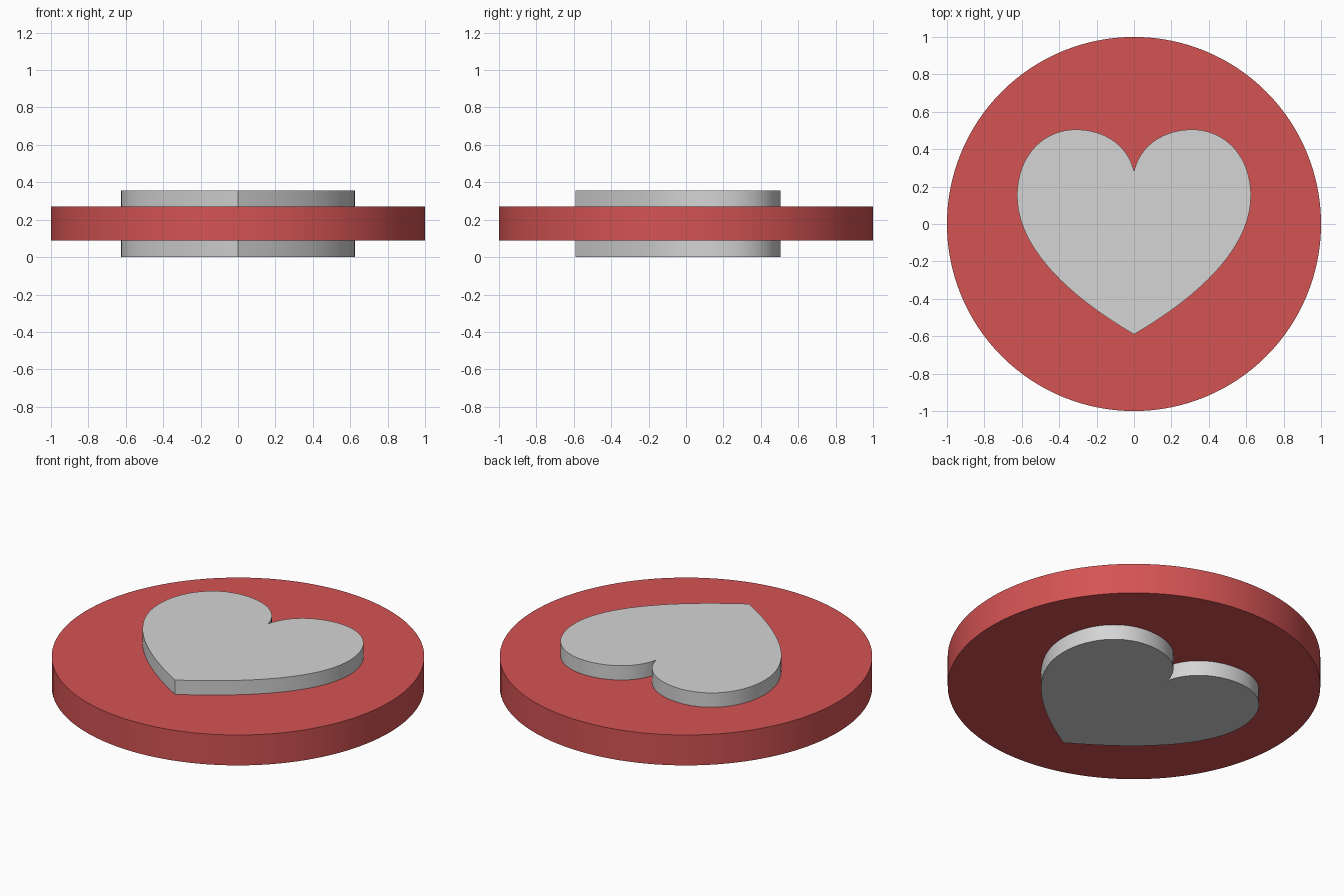
import bpy, bmesh, math
from mathutils import Vector
from mathutils.geometry import interpolate_bezier

cube = bpy.data.objects.get("Cube")
if cube:
    bpy.data.objects.remove(cube, do_unlink=True)


def make_material(name, rgb):
    mat = bpy.data.materials.new(name)
    mat.use_nodes = True
    color = (*rgb, 1)
    mat.diffuse_color = color
    mat.node_tree.nodes["Principled BSDF"].inputs["Base Color"].default_value = color
    return mat


def extrude_outline(name, outline, bottom, top, mat):
    """Raise a closed flat outline into a solid slab."""
    bm = bmesh.new()
    face = bm.faces.new([bm.verts.new((x, y, bottom)) for x, y in outline])
    raised = bmesh.ops.extrude_face_region(bm, geom=[face], use_keep_orig=True)["geom"]
    verts = [v for v in raised if isinstance(v, bmesh.types.BMVert)]
    bmesh.ops.translate(bm, verts=verts, vec=(0, 0, top - bottom))
    bmesh.ops.recalc_face_normals(bm, faces=bm.faces)
    mesh = bpy.data.meshes.new(name)
    bm.to_mesh(mesh)
    bm.free()
    mesh.materials.append(mat)
    obj = bpy.data.objects.new(name, mesh)
    bpy.context.collection.objects.link(obj)
    bpy.ops.object.select_all(action='DESELECT')
    obj.select_set(True)
    bpy.context.view_layer.objects.active = obj
    bpy.ops.object.shade_smooth_by_angle(angle=math.radians(35))
    return obj


red = make_material("red", (0.66, 0.087, 0.087))
grey = make_material("light grey", (0.66, 0.66, 0.66))

# Round disc
sides = 128
circle = [(math.cos(math.tau * i / sides), math.sin(math.tau * i / sides))
          for i in range(sides)]
extrude_outline("disc", circle, 0.09, 0.27, red)

# Right half of the heart, from the lower tip round to the notch
segments = [
    ((0, -0.59), (0.36, -0.38), (0.625, -0.12), (0.625, 0.15)),
    ((0.625, 0.15), (0.625, 0.36), (0.49, 0.505), (0.31, 0.505)),
    ((0.31, 0.505), (0.16, 0.505), (0.03, 0.42), (0, 0.28)),
]
half = []
for seg in segments:
    half += interpolate_bezier(*[Vector(p) for p in seg], 20)[:-1]
half.append(Vector(segments[-1][-1]))
half = [(p[0], p[1]) for p in half]

# Heart passing through the disc and standing proud on both faces
mirrored = [(-x, y) for x, y in reversed(half[1:-1])]
extrude_outline("heart", half + mirrored, 0, 0.355, grey)
